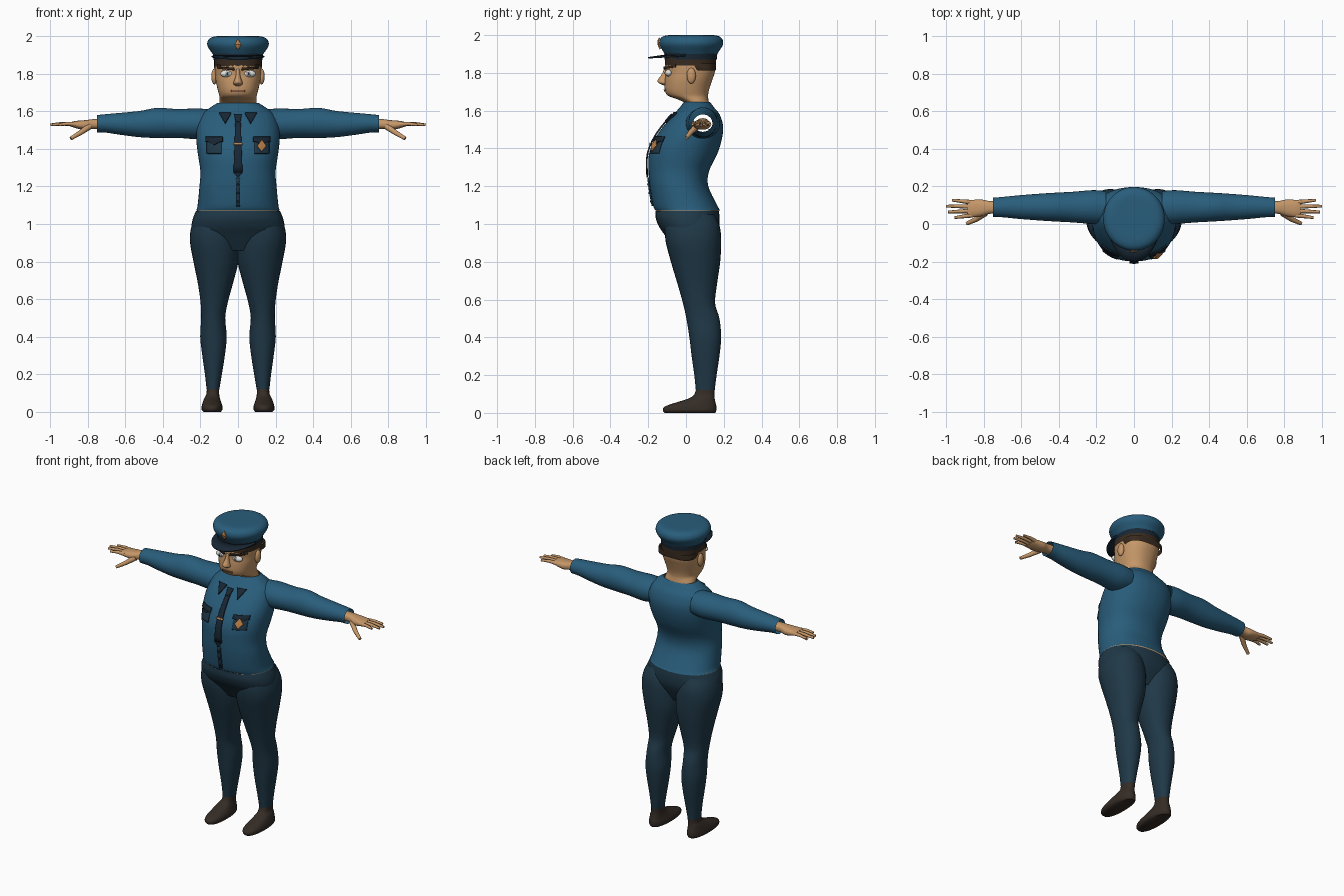
import bpy, bmesh, math
from mathutils import Vector
from mathutils.bvhtree import BVHTree

cube = bpy.data.objects.get("Cube")
if cube:
    bpy.data.objects.remove(cube, do_unlink=True)


def material(name, *rgb):
    m = bpy.data.materials.new(name)
    m.use_nodes = True
    m.diffuse_color = (*rgb, 1)
    bsdf = m.node_tree.nodes["Principled BSDF"]
    bsdf.inputs["Base Color"].default_value = (*rgb, 1)
    bsdf.inputs["Roughness"].default_value = 0.8
    return m


BLUE = material("shirt_blue", 0.022, 0.11, 0.2)
NAVY = material("trouser_navy", 0.014, 0.04, 0.064)
DARK = material("trim_dark_navy", 0.009, 0.02, 0.034)
SKIN = material("skin", 0.56, 0.31, 0.14)
SHOE = material("shoe_brown", 0.035, 0.025, 0.019)
HAIR = material("hair_brown", 0.04, 0.024, 0.014)
GOLD = material("badge_gold", 0.52, 0.22, 0.07)
WHITE = material("eye_white", 0.75, 0.75, 0.72)
IRIS = material("iris_grey", 0.3, 0.38, 0.42)
LIP = material("lip_brown", 0.25, 0.1, 0.05)


def finish(name, bm, mat):
    bmesh.ops.recalc_face_normals(bm, faces=bm.faces)
    me = bpy.data.meshes.new(name)
    bm.to_mesh(me)
    bm.free()
    me.materials.append(mat)
    me.shade_smooth()
    me.set_sharp_from_angle(angle=math.radians(50))
    ob = bpy.data.objects.new(name, me)
    bpy.context.collection.objects.link(ob)
    return ob


def smooth_rows(rows, steps=4):
    """Catmull-Rom interpolation between the given sections."""
    out = []
    for i in range(len(rows) - 1):
        quad = rows[max(i - 1, 0)], rows[i], rows[i + 1], rows[min(i + 2, len(rows) - 1)]
        for k in range(steps):
            t = k / steps
            out.append([0.5 * (2 * b + (c - a) * t + (2*a - 5*b + 4*c - d) * t**2
                               + (3*b - a - 3*c + d) * t**3) for a, b, c, d in zip(*quad)])
    return out + [list(rows[-1])]


def loft(name, mat, rows, axis="z", side=1, power=2.0, caps="", drop=None, n=32):
    """Sections are (position, low a, high a, low b, high b) along z or x."""
    bm = bmesh.new()
    rings = []
    for p, a0, a1, b0, b1 in smooth_rows(rows):
        ring = []
        for j in range(n):
            w = math.tau * j / n
            c, s = math.cos(w), math.sin(w)
            a = (a0 + a1) / 2 + (a1 - a0) / 2 * math.copysign(abs(c) ** (2 / power), c)
            b = (b0 + b1) / 2 + (b1 - b0) / 2 * math.copysign(abs(s) ** (2 / power), s)
            x, y, z = (a, b, p) if axis == "z" else (p, a, b)
            ring.append(bm.verts.new((x * side, y, z)))
        rings.append(ring)
    for r, q in zip(rings, rings[1:]):
        for j in range(n):
            bm.faces.new((r[j], r[(j + 1) % n], q[(j + 1) % n], q[j]))
    if "start" in caps:
        bm.faces.new(rings[0])
    if "end" in caps:
        bm.faces.new(rings[-1])
    if drop:
        gone = [f for f in bm.faces if drop(f.calc_center_median())]
        bmesh.ops.delete(bm, geom=gone, context="FACES")
    return finish(name, bm, mat)


def sym(rows):
    """Expand (z, half width, front, back) to full sections."""
    return [(z, -w, w, f, b) for z, w, f, b in rows]


def tree(ob):
    return BVHTree.FromPolygons([v.co for v in ob.data.vertices],
                                [p.vertices for p in ob.data.polygons])


def patch(name, mat, corners, target, lift=0.006, n=8):
    """Thin plate draped on the front of a target, corners given in x and z."""
    bm = bmesh.new()
    a, b, c, d = (Vector(p) for p in corners)
    grid = []
    for i in range(n + 1):
        left, right = a.lerp(d, i / n), b.lerp(c, i / n)
        for j in range(n + 1):
            x, z = left.lerp(right, j / n)
            hit = target.ray_cast(Vector((x, -1, z)), Vector((0, 1, 0)))[0]
            grid.append(bm.verts.new((x, (hit.y if hit else 0) - lift, z)))
    for i in range(n):
        for j in range(n):
            k = i * (n + 1) + j
            bm.faces.new((grid[k], grid[k + 1], grid[k + n + 2], grid[k + n + 1]))
    bmesh.ops.remove_doubles(bm, verts=bm.verts, dist=0.0002)
    ob = finish(name, bm, mat)
    mod = ob.modifiers.new("thickness", "SOLIDIFY")
    mod.thickness, mod.offset = 0.008, 0
    return ob


def box(x, z, w, h):
    return (x - w, z - h), (x + w, z - h), (x + w, z + h), (x - w, z + h)


def ball(name, mat, loc, size):
    bm = bmesh.new()
    bmesh.ops.create_uvsphere(bm, u_segments=20, v_segments=12, radius=1)
    bmesh.ops.scale(bm, vec=size, verts=bm.verts)
    bmesh.ops.translate(bm, vec=loc, verts=bm.verts)
    return finish(name, bm, mat)


def finger(name, points, radius):
    cu = bpy.data.curves.new(name, "CURVE")
    cu.dimensions, cu.bevel_depth, cu.bevel_resolution, cu.use_fill_caps = "3D", radius, 2, True
    sp = cu.splines.new("POLY")
    sp.points.add(len(points) - 1)
    for i, p in enumerate(points):
        sp.points[i].co = (*p, 1)
        sp.points[i].radius = 1 - 0.45 * i / (len(points) - 1)
    sp.use_smooth = True
    cu.materials.append(SKIN)
    bpy.context.collection.objects.link(bpy.data.objects.new(name, cu))


# Shirt body, open at the arm holes
shirt = loft("shirt_body", BLUE, sym([
    (1.072, .222, -.162, .18), (1.1, .215, -.175, .165), (1.2, .205, -.192, .118),
    (1.28, .2, -.198, .122), (1.37, .213, -.196, .165), (1.45, .222, -.165, .19),
    (1.52, .218, -.118, .196), (1.58, .195, -.066, .178), (1.615, .155, -.035, .15),
    (1.645, .108, -.012, .128)]), power=2.2, n=48,
    drop=lambda c: abs(c.x) > .12 and (c.y - .085) ** 2 + (c.z - 1.535) ** 2 < .058 ** 2)

# Trousers, skin bands at the hems
loft("trouser_hips", NAVY, sym([
    (.86, .18, -.06, .12), (.94, .235, -.112, .16), (.985, .247, -.142, .175),
    (1.03, .24, -.16, .178), (1.07, .223, -.16, .174)]), power=2.2)
loft("waist_skin", SKIN, sym([(1.06, .219, -.157, .173), (1.08, .219, -.157, .173)]), power=2.2)

for side, tag in ((1, "left"), (-1, "right")):
    loft(f"{tag}_trouser_leg", NAVY, [
        (.12, .099, .167, .052, .152), (.2, .086, .176, .044, .162), (.3, .07, .19, .03, .177),
        (.4, .06, .201, .018, .186), (.5, .068, .196, .002, .177), (.58, .055, .199, -.016, .154),
        (.68, .028, .213, -.044, .164), (.8, -.002, .237, -.08, .181), (.91, -.006, .256, -.108, .186),
        (.99, .01, .247, -.11, .178), (1.05, .04, .22, -.09, .15)], side=side, power=2.15)
    loft(f"{tag}_ankle_skin", SKIN, [(.11, .101, .165, .054, .15), (.129, .101, .165, .054, .15)], side=side)
    loft(f"{tag}_foot", SHOE, [
        (0, .092, .184, -.112, .155), (.012, .083, .194, -.122, .16), (.032, .083, .193, -.115, .161),
        (.052, .09, .187, -.062, .157), (.075, .097, .178, .01, .152), (.095, .1, .168, .042, .15),
        (.124, .1, .166, .053, .151)], side=side, power=2.3, caps="start")

    # Sleeve and hand
    loft(f"{tag}_sleeve", BLUE, [
        (.15, .0, .175, 1.46, 1.61), (.22, .0, .18, 1.452, 1.615), (.32, .008, .172, 1.458, 1.612),
        (.43, .014, .166, 1.458, 1.618), (.52, .02, .16, 1.462, 1.602), (.62, .028, .152, 1.474, 1.592),
        (.7, .036, .144, 1.486, 1.585), (.75, .038, .14, 1.488, 1.58)], axis="x", side=side)
    loft(f"{tag}_palm", SKIN, [
        (.72, .056, .122, 1.505, 1.56), (.77, .054, .122, 1.506, 1.558), (.81, .042, .13, 1.5, 1.553),
        (.86, .036, .128, 1.509, 1.549), (.887, .042, .12, 1.518, 1.543)],
        axis="x", side=side, power=2.4, caps="end")
    for label, base, tip, reach in (("index", .047, .034, .955), ("middle", .07, .064, .99),
                                    ("ring", .093, .095, .999), ("little", .115, .127, .968)):
        finger(f"{tag}_{label}_finger", [(side * .86, base, 1.53), (side * (.86 + reach) / 2, (base + tip) / 2, 1.534),
                                         (side * reach, tip, 1.528)], .013)
    finger(f"{tag}_thumb", [(side * .79, .06, 1.52), (side * .84, .025, 1.485), (side * .89, .002, 1.455)], .018)

# Tie, placket, collar and pockets
chest = tree(shirt)
patch("tie_knot", DARK, [(-.013, 1.545), (.013, 1.545), (.02, 1.583), (-.02, 1.583)], chest, .012)
patch("tie_blade", DARK, [(-.024, 1.275), (.024, 1.275), (.014, 1.55), (-.014, 1.55)], chest, .009)
patch("tie_tip", DARK, [(0, 1.245), (0, 1.245), (.024, 1.275), (-.024, 1.275)], chest, .009)
patch("tie_clip", GOLD, box(0, 1.425, .024, .004), chest, .014)
patch("placket", NAVY, box(0, 1.17, .011, .075), chest, .004)
for i in range(3):
    patch(f"button_{i}", DARK, box(0, 1.12 + i * .045, .005, .005), chest, .008, 2)
for side, tag in ((1, "left"), (-1, "right")):
    patch(f"{tag}_collar_point", DARK, [(side * .068, 1.535), (side * .068, 1.535),
                                        (side * .1, 1.59), (side * .036, 1.59)], chest)
    patch(f"{tag}_pocket", NAVY, box(side * .126, 1.41, .038, .036), chest, .004)
    patch(f"{tag}_pocket_flap", DARK, box(side * .126, 1.45, .045, .013), chest, .01)
    patch(f"{tag}_flap_point", DARK, [(side * .126, 1.42), (side * .126, 1.42),
                                      (side * .158, 1.438), (side * .094, 1.438)], chest, .01)
patch("chest_badge", GOLD, [(.126, 1.385), (.15, 1.415), (.126, 1.447), (.102, 1.415)], chest, .017)

# Head and face
head = loft("head", SKIN, sym([
    (1.6, .1, .0, .125), (1.64, .1, -.008, .122), (1.662, .098, -.05, .118), (1.68, .099, -.096, .117),
    (1.71, .107, -.112, .122), (1.76, .118, -.112, .138), (1.8, .122, -.108, .152),
    (1.84, .124, -.112, .157), (1.89, .122, -.105, .155)]), power=2.25, n=48)
loft("nose", SKIN, sym([
    (1.734, .012, -.118, -.09), (1.747, .025, -.146, -.09), (1.762, .021, -.15, -.09),
    (1.79, .012, -.13, -.09), (1.825, .01, -.113, -.09)]), caps="start end", n=16)
loft("hair", HAIR, sym([(1.838, .126, -.112, .159), (1.89, .128, -.112, .16)]), power=2.25)
loft("back_hair", HAIR, sym([(1.812, .122, .02, .157), (1.826, .126, .0, .159), (1.85, .127, -.02, .16)]), power=2.6)
face = tree(head)
patch("mouth", LIP, box(0, 1.708, .036, .005), face, .002)
for side, tag in ((1, "left"), (-1, "right")):
    ball(f"{tag}_ear", SKIN, (side * .126, .028, 1.785), (.016, .024, .042))
    ball(f"{tag}_eye", WHITE, (side * .06, -.091, 1.8), (.035, .02, .019))
    ball(f"{tag}_iris", IRIS, (side * .057, -.107, 1.8), (.012, .006, .013))
    ball(f"{tag}_pupil", HAIR, (side * .057, -.112, 1.8), (.005, .003, .006))
    patch(f"{tag}_brow", HAIR, [(side * .018, 1.818), (side * .1, 1.826), (side * .098, 1.836),
                                (side * .022, 1.833)], face, .006)
    patch(f"{tag}_sideburn", HAIR, box(side * .1, 1.838, .008, .01), face, .002)

# Peaked cap
loft("cap_band", DARK, sym([(1.872, .13, -.114, .163), (1.925, .134, -.116, .168)]), power=2.1, n=48)
crown = loft("cap_crown", BLUE, sym([
    (1.9, .132, -.112, .167), (1.915, .142, -.122, .175), (1.945, .161, -.139, .194),
    (1.968, .163, -.141, .196), (1.988, .15, -.13, .184), (1.999, .12, -.1, .154), (2.0, .06, -.04, .094)]),
    caps="start end", n=48)
bm = bmesh.new()
ribs = []
for i in range(25):
    a = math.radians(-80 + 160 * i / 24)
    s, c = math.sin(a), math.cos(a)
    ribs.append([bm.verts.new((s * (.126 + .016 * t), .026 - c * (.136 + .09 * t), 1.893 - .013 * t * c))
                 for t in (0, .5, 1)])
for p, q in zip(ribs, ribs[1:]):
    for k in (0, 1):
        bm.faces.new((p[k], q[k], q[k + 1], p[k + 1]))
visor = finish("cap_visor", bm, DARK)
mod = visor.modifiers.new("thickness", "SOLIDIFY")
mod.thickness, mod.offset = .008, 0
cap = tree(crown)
patch("cap_badge_lower", GOLD, [(0, 1.927), (0, 1.927), (.018, 1.955), (-.018, 1.955)], cap)
patch("cap_badge_upper", GOLD, [(-.018, 1.955), (.018, 1.955), (0, 1.985), (0, 1.985)], cap)
